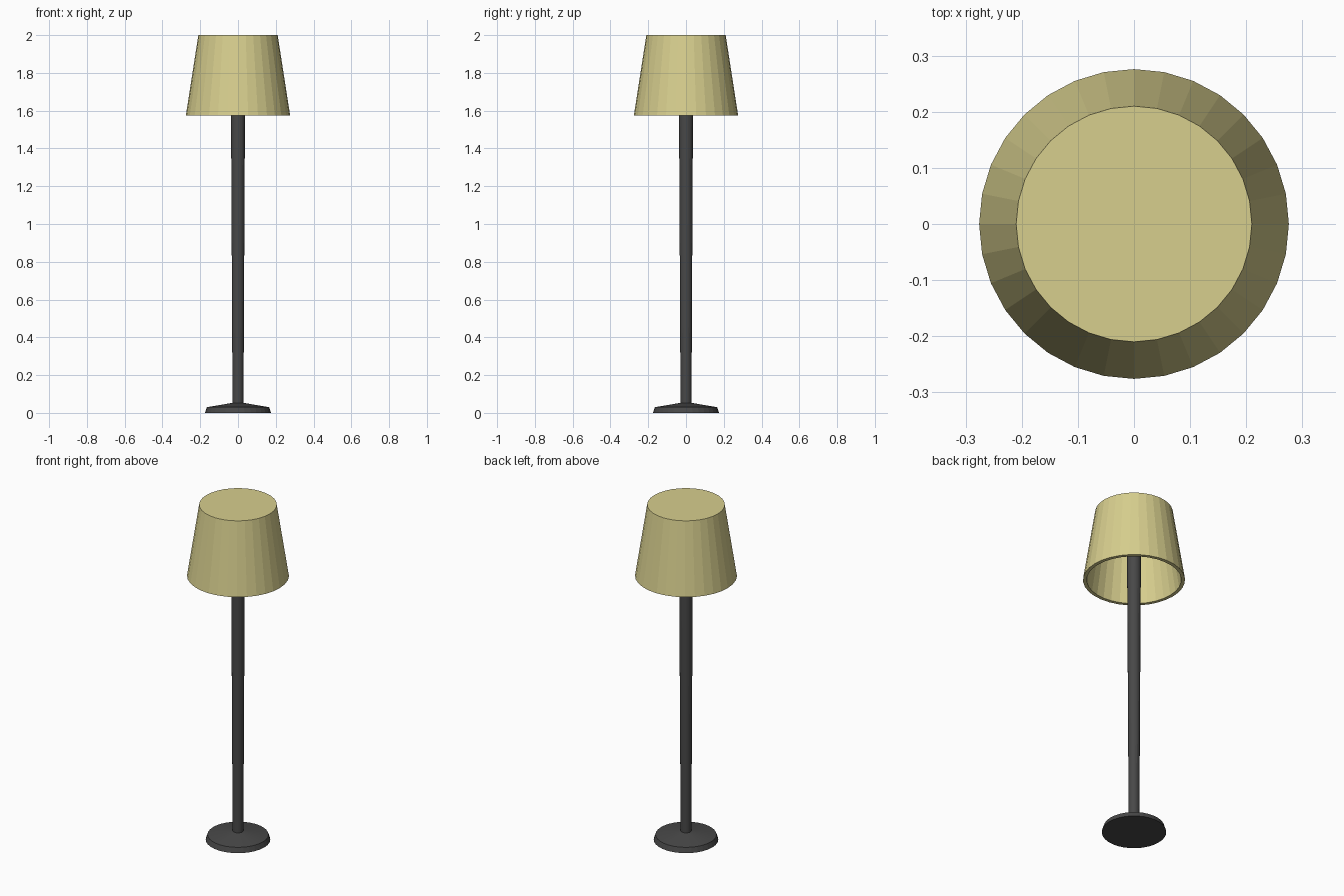
import bpy, bmesh, math

if "Cube" in bpy.data.objects:
    bpy.data.objects.remove(bpy.data.objects["Cube"])

SIDES = 32


def material(name, color):
    m = bpy.data.materials.new(name)
    m.diffuse_color = color
    m.use_nodes = True
    m.node_tree.nodes["Principled BSDF"].inputs["Base Color"].default_value = m.diffuse_color
    return m


def lathe(name, profile, mat):
    """Revolve (radius, z) points about z; radius 0 makes a pole point."""
    bm = bmesh.new()
    verts = [bm.verts.new((r, 0, z)) for r, z in profile]
    edges = [bm.edges.new(pair) for pair in zip(verts, verts[1:])]
    bmesh.ops.spin(bm, geom=verts + edges, cent=(0, 0, 0), axis=(0, 0, 1),
                   angle=math.tau, steps=SIDES, use_duplicate=False)
    bmesh.ops.remove_doubles(bm, verts=bm.verts, dist=1e-5)
    bmesh.ops.dissolve_degenerate(bm, edges=bm.edges, dist=1e-6)
    bmesh.ops.recalc_face_normals(bm, faces=bm.faces)
    mesh = bpy.data.meshes.new(name)
    bm.to_mesh(mesh)
    bm.free()
    mesh.materials.append(mat)
    obj = bpy.data.objects.new(name, mesh)
    bpy.context.collection.objects.link(obj)
    return obj


metal = material("dark_metal", (0.065, 0.065, 0.065, 1))
fabric = material("cream_fabric", (0.68, 0.62, 0.27, 1))

# Weighted foot: short bevelled rim, then a shallow cone
lathe("base", [(0, 0), (0.175, 0), (0.165, 0.03), (0.03, 0.053), (0, 0.053)], metal)

# Pole widens slightly towards the top
lathe("pole", [(0, 0.04), (0.029, 0.04), (0.039, 1.98), (0, 1.98)], metal)

# Hollow shade, closed on top and open below
lathe("shade", [(0, 2.0), (0.21, 2.0), (0.276, 1.575), (0.256, 1.575),
                (0.193, 1.98), (0, 1.98)], fabric)
